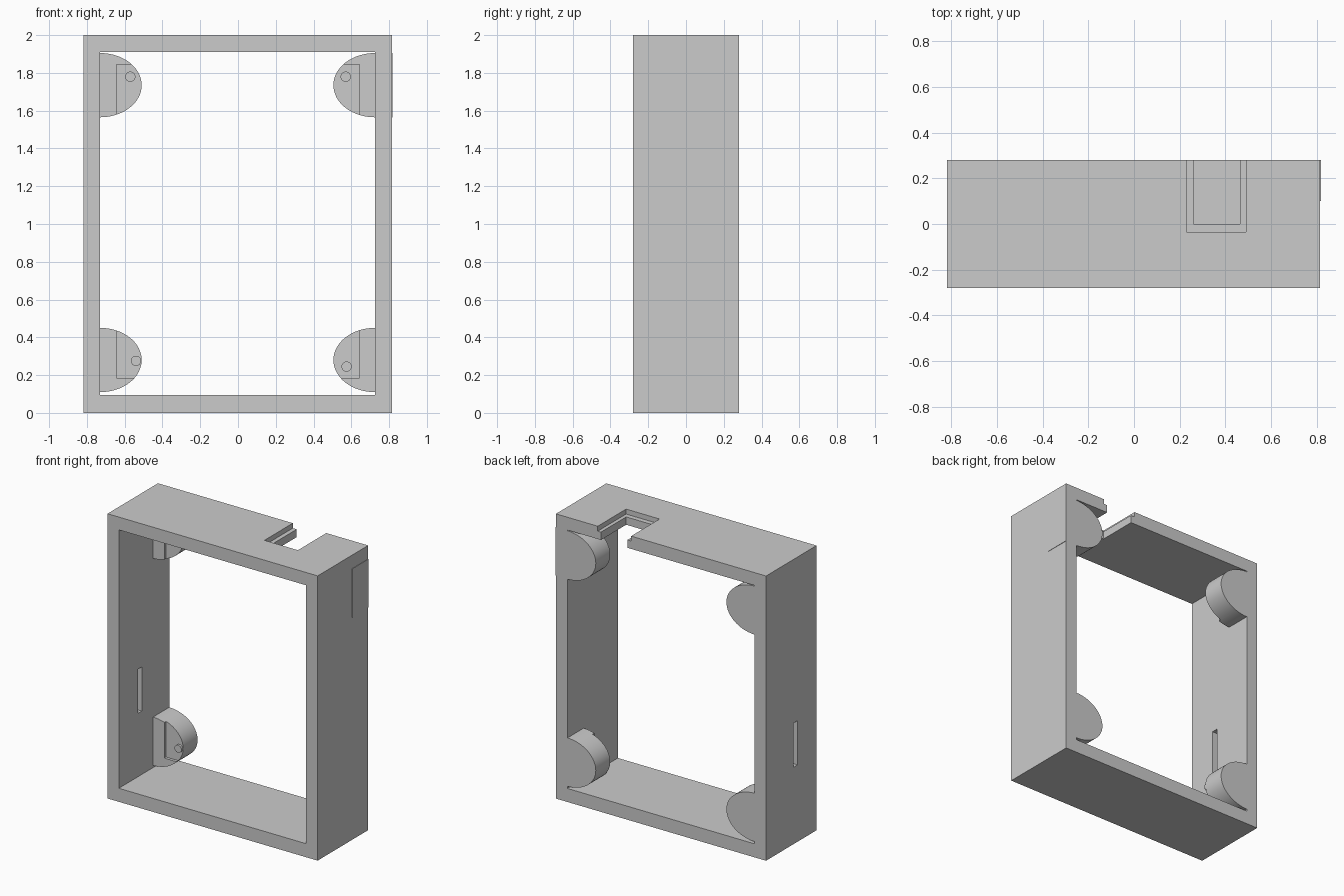
import bpy, bmesh, math

if "Cube" in bpy.data.objects:
    bpy.data.objects.remove(bpy.data.objects["Cube"])

Y0, Y1 = -0.28, 0.28
BOSS_Y = 0.10


def prism(name, pts, y0, y1):
    """Extrude an (x, z) profile along y."""
    bm = bmesh.new()
    face = bm.faces.new([bm.verts.new((x, y0, z)) for x, z in pts])
    ext = bmesh.ops.extrude_face_region(bm, geom=[face])
    verts = [v for v in ext["geom"] if isinstance(v, bmesh.types.BMVert)]
    bmesh.ops.translate(bm, verts=verts, vec=(0, y1 - y0, 0))
    bmesh.ops.recalc_face_normals(bm, faces=bm.faces)
    me = bpy.data.meshes.new(name)
    bm.to_mesh(me)
    bm.free()
    ob = bpy.data.objects.new(name, me)
    bpy.context.collection.objects.link(ob)
    return ob


def box(name, x0, x1, y0, y1, z0, z1):
    return prism(name, [(x0, z0), (x1, z0), (x1, z1), (x0, z1)], y0, y1)


def activate(ob):
    bpy.ops.object.select_all(action='DESELECT')
    ob.select_set(True)
    bpy.context.view_layer.objects.active = ob


def cut(ob, cutter):
    mod = ob.modifiers.new("cut", 'BOOLEAN')
    mod.operation = 'DIFFERENCE'
    mod.solver = 'EXACT'
    mod.object = cutter
    activate(ob)
    bpy.ops.object.modifier_apply(modifier=mod.name)
    bpy.data.objects.remove(cutter)


# Rectangular frame, open front and back
frame = box("frame", -0.818, 0.815, Y0, Y1, 0, 2)
cut(frame, box("opening", -0.73, 0.725, -1, 1, 0.095, 1.91))
# Stepped notch in the top wall, open to the back
cut(frame, box("notch_step", 0.23, 0.49, -0.035, 1, 1.965, 2.2))
cut(frame, box("notch", 0.26, 0.465, 0, 1, 1.8, 2.2))
# Slot through the left wall
cut(frame, box("side_slot", -1, -0.6, -0.07, -0.025, 0.54, 0.85))

# Rounded corner bosses with a stepped seat and a locating peg each
seats = [("upper_left", -1, 1.735, -0.57, 1.78),
         ("upper_right", 1, 1.735, 0.57, 1.78),
         ("lower_left", -1, 0.28, -0.54, 0.275),
         ("lower_right", 1, 0.28, 0.575, 0.245)]
N = 32
for name, side, zc, px, pz in seats:
    wall = 0.73 if side < 0 else 0.725
    pts = []
    for i in range(N + 1):
        a = -math.pi / 2 + math.pi * i / N
        pts.append((side * (wall - 0.22 * math.cos(a)), zc + 0.17 * math.sin(a)))
    boss = prism(name + "_boss", pts, BOSS_Y, Y1)
    cut(boss, box("seat", -0.643, 0.643, -1, BOSS_Y + 0.02, 0.185, 1.845))
    activate(boss)
    bpy.ops.object.shade_smooth_by_angle(angle=math.radians(30))

    ring = [(px + 0.027 * math.cos(t * math.tau / 24),
             pz + 0.027 * math.sin(t * math.tau / 24)) for t in range(24)]
    peg = prism(name + "_peg", ring, BOSS_Y + 0.005, BOSS_Y + 0.04)
    activate(peg)
    bpy.ops.object.shade_smooth_by_angle(angle=math.radians(30))

# Thin raised pad on the outside of the right wall
box("side_pad", 0.81, 0.818, BOSS_Y, Y1, 1.565, 1.905)
